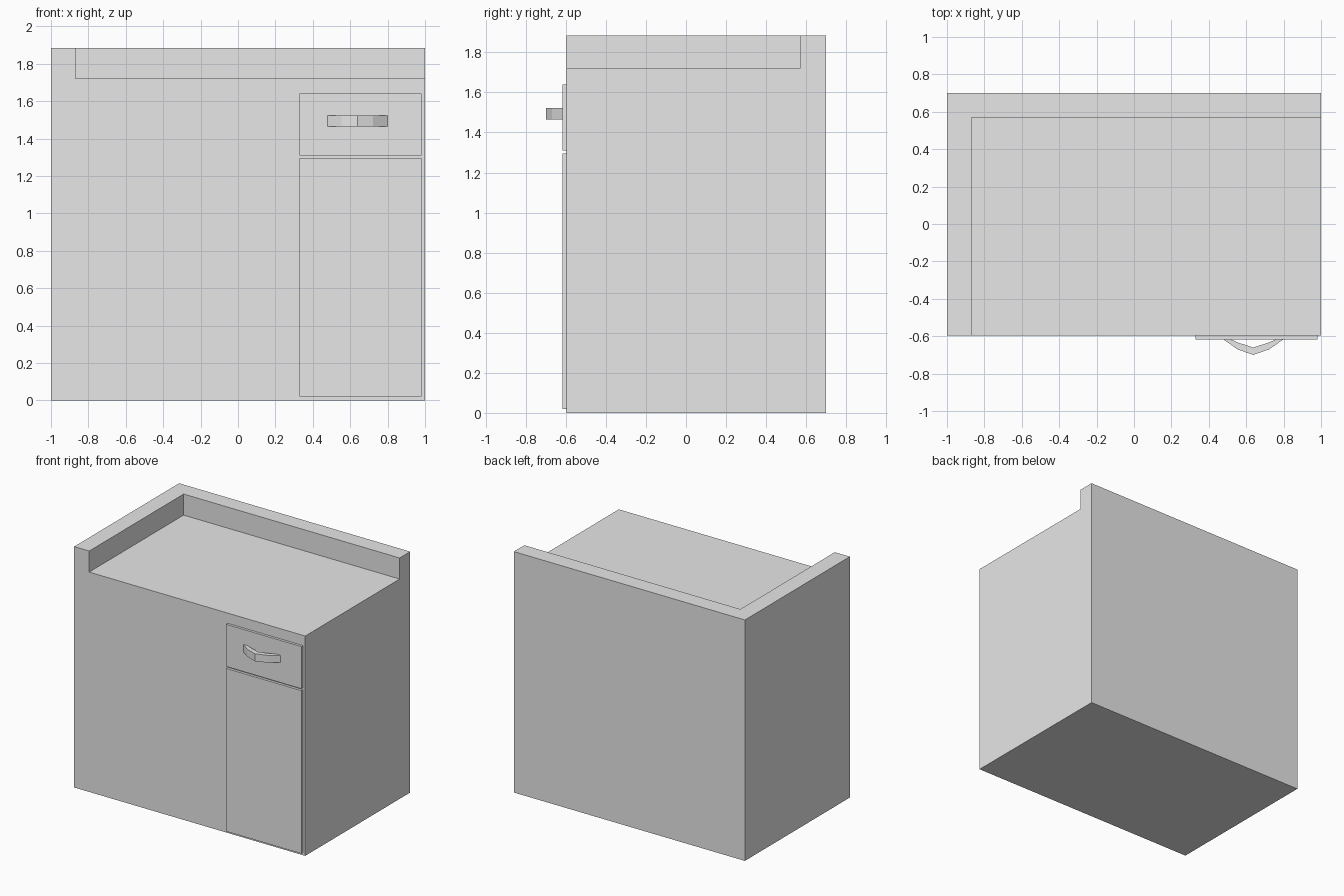
import bpy
import bmesh
from mathutils import Vector

if "Cube" in bpy.data.objects:
    bpy.data.objects.remove(bpy.data.objects["Cube"], do_unlink=True)

GREY = (0.8, 0.8, 0.8, 1)
paint = bpy.data.materials.new("light grey")
paint.use_nodes = True
paint.diffuse_color = GREY
paint.node_tree.nodes["Principled BSDF"].inputs["Base Color"].default_value = GREY

FRONT, BACK = -0.597, 0.70
PANEL_FRONT = -0.617


def finish(bm, name):
    bmesh.ops.recalc_face_normals(bm, faces=bm.faces)
    mesh = bpy.data.meshes.new(name)
    bm.to_mesh(mesh)
    bm.free()
    mesh.materials.append(paint)
    obj = bpy.data.objects.new(name, mesh)
    bpy.context.collection.objects.link(obj)
    return obj


def box(low, high):
    bm = bmesh.new()
    bmesh.ops.create_cube(bm, size=1)
    low, high = Vector(low), Vector(high)
    for v in bm.verts:
        v.co = (low + high) / 2 + v.co * (high - low)
    return bm


# Cabinet body with a raised rim along the back and the right side
COUNTER, RIM_TOP, RIM_X, RIM_Y = 1.72, 1.885, -0.87, 0.57
bm = box((-1, FRONT, 0), (1, BACK, COUNTER))
for point, normal in (((RIM_X, 0, 0), (1, 0, 0)), ((0, RIM_Y, 0), (0, 1, 0))):
    bmesh.ops.bisect_plane(bm, geom=bm.verts[:] + bm.edges[:] + bm.faces[:],
                           plane_co=point, plane_no=normal)
bm.normal_update()
rim = []
for f in bm.faces:
    c = f.calc_center_median()
    if f.normal.z > 0.9 and (c.x < RIM_X or c.y > RIM_Y):
        rim.append(f)
raised = bmesh.ops.extrude_face_region(bm, geom=rim)["geom"]
bmesh.ops.delete(bm, geom=rim, context="FACES")
for v in raised:
    if isinstance(v, bmesh.types.BMVert):
        v.co.z = RIM_TOP
bmesh.ops.dissolve_limit(bm, angle_limit=0.01, verts=bm.verts, edges=bm.edges)
finish(bm, "cabinet_body")

# Drawer front and door
for name, bottom, top in (("drawer_front", 1.31, 1.64), ("door", 0.02, 1.295)):
    finish(box((0.33, PANEL_FRONT, bottom), (0.98, FRONT, top)), name)

# Bowed drawer handle, a mirrored outline extruded upward
MIDDLE = 0.638
outer = [(0.16, PANEL_FRONT), (0.085, -0.67), (0, -0.70)]
inner = [(0.12, PANEL_FRONT), (0.085, -0.633), (0, -0.66)]


def arc(half):
    return [(-x, y) for x, y in half] + half[-2::-1]


bm = bmesh.new()
outside, inside = arc(outer), arc(inner)
for i in range(len(outside) - 1):
    quad = (outside[i], outside[i + 1], inside[i + 1], inside[i])
    bm.faces.new([bm.verts.new((MIDDLE + x, y, 1.465)) for x, y in quad])
bmesh.ops.remove_doubles(bm, verts=bm.verts, dist=0.0001)
top = bmesh.ops.extrude_face_region(bm, geom=bm.faces[:])["geom"]
bmesh.ops.translate(bm, vec=(0, 0, 0.058),
                    verts=[v for v in top if isinstance(v, bmesh.types.BMVert)])
finish(bm, "drawer_handle")
